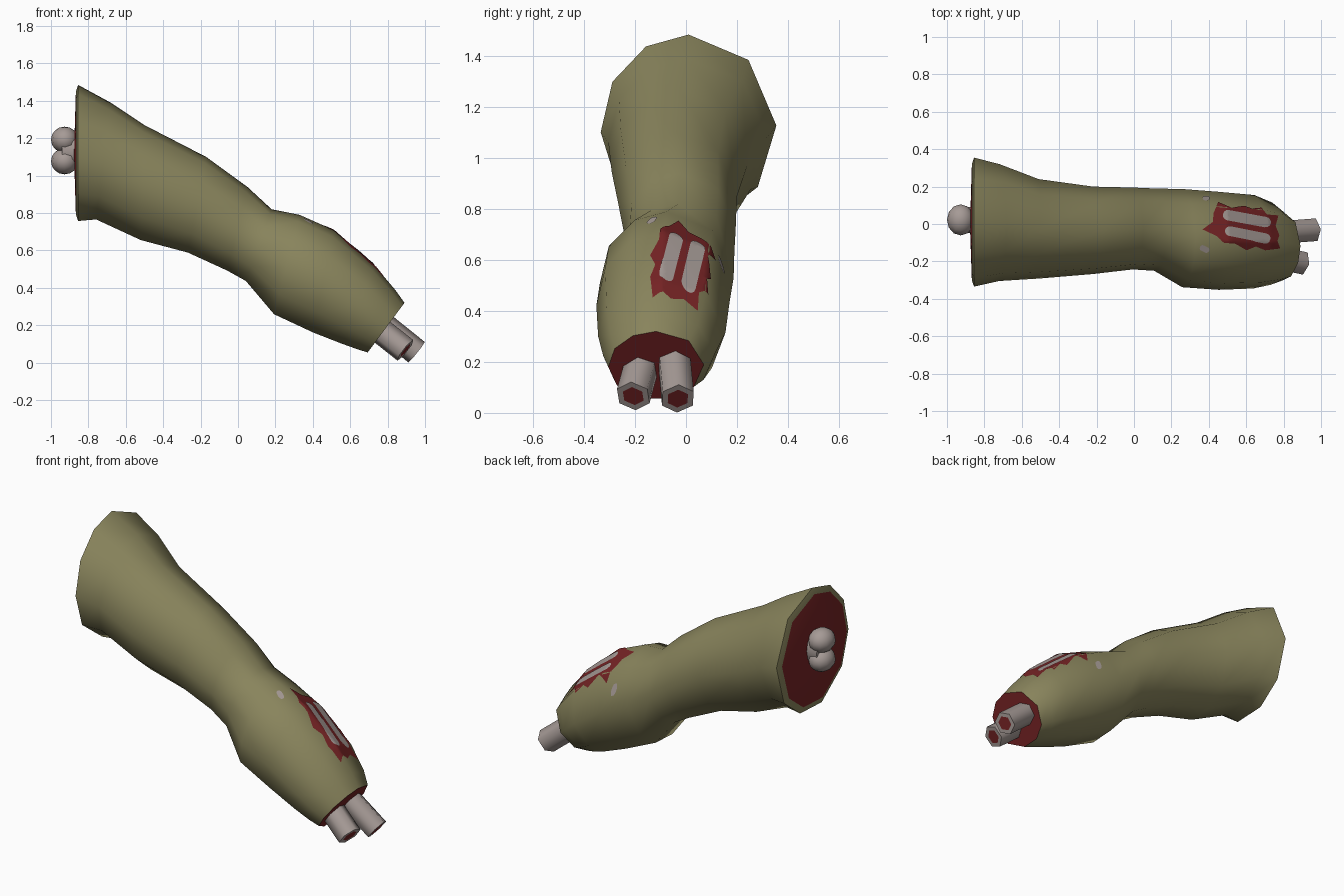
import bpy, bmesh, math
from mathutils import Vector, Matrix
from mathutils.bvhtree import BVHTree

if "Cube" in bpy.data.objects:
    bpy.data.objects.remove(bpy.data.objects["Cube"])


def material(name, rgb):
    m = bpy.data.materials.new(name)
    m.diffuse_color = (*rgb, 1)
    m.use_nodes = True
    m.node_tree.nodes["Principled BSDF"].inputs["Base Color"].default_value = m.diffuse_color
    return m


SKIN = material("olive skin", (0.25, 0.232, 0.108))
FLESH = material("dark red flesh", (0.18, 0.017, 0.018))
BONE = material("grey bone", (0.38, 0.325, 0.305))


def finish(name, bm, mats, angle=None):
    me = bpy.data.meshes.new(name)
    bm.to_mesh(me)
    ob = bpy.data.objects.new(name, me)
    bpy.context.collection.objects.link(ob)
    for m in mats:
        me.materials.append(m)
    if angle:
        bpy.ops.object.select_all(action='DESELECT')
        ob.select_set(True)
        bpy.context.view_layer.objects.active = ob
        bpy.ops.object.shade_smooth_by_angle(angle=math.radians(angle))
    return ob


# Arm: rings given by top (x, z), bottom (x, z), y range
rings = [
    (-0.855, 1.485, -0.855, 0.745, -0.335, 0.355),
    (-0.68, 1.39, -0.76, 0.755, -0.305, 0.32),
    (-0.50, 1.27, -0.52, 0.645, -0.292, 0.24),
    (-0.17, 1.10, -0.27, 0.58, -0.268, 0.20),
    (0.05, 0.94, -0.06, 0.485, -0.243, 0.195),
    (0.18, 0.82, 0.04, 0.43, -0.25, 0.19),
    (0.33, 0.79, 0.19, 0.25, -0.338, 0.187),
    (0.51, 0.71, 0.40, 0.152, -0.352, 0.172),
    (0.73, 0.52, 0.55, 0.095, -0.345, 0.155),
    (0.84, 0.39, 0.63, 0.068, -0.325, 0.115),
    (0.89, 0.32, 0.69, 0.05, -0.305, 0.07),
]
angles = [math.radians(a) for a in (0, 43, 88, 128, 160, 195, 235, 268, 300, 331)]
bm = bmesh.new()
loops = []
for tx, tz, bx, bz, y0, y1 in rings:
    top, bot = Vector((tx, 0, tz)), Vector((bx, 0, bz))
    mid, half = (top + bot) / 2, (top - bot) / 2
    loops.append([bm.verts.new(mid + half * math.cos(a)
                  + Vector((0, (y0 + y1) / 2 + (y1 - y0) / 2 * math.sin(a), 0)))
                  for a in angles])
n = len(angles)
for a, b in zip(loops, loops[1:]):
    for i in range(n):
        j = (i + 1) % n
        bm.faces.new((a[i], a[j], b[j], b[i]))
# Shoulder cut: skin rim around a slightly raised flesh disc
centre = sum((v.co for v in loops[0]), Vector()) / n
rim = [bm.verts.new(centre + (v.co - centre) * 0.9 + Vector((-0.012, 0, 0))) for v in loops[0]]
hub = bm.verts.new(centre + Vector((-0.022, 0, 0)))
for i in range(n):
    j = (i + 1) % n
    bm.faces.new((loops[0][i], loops[0][j], rim[j], rim[i]))
    bm.faces.new((rim[i], rim[j], hub)).material_index = 1
# Wrist cut
bm.faces.new(loops[-1]).material_index = 1
bmesh.ops.recalc_face_normals(bm, faces=bm.faces)
bm.normal_update()
tree = BVHTree.FromBMesh(bm)
finish("arm", bm, [SKIN, FLESH], 50)


# Thin plates that drape over the top of the arm
def drape(name, outline, mat, lift):
    bm = bmesh.new()
    bm.faces.new([bm.verts.new((x, y, 0)) for x, y in outline])
    bmesh.ops.triangulate(bm, faces=bm.faces[:])
    for k in range(40):
        for axis, start in (((1, 0, 0), 0.3), ((0, 1, 0), -0.25)):
            co = Vector(axis) * (start + k * 0.0133)
            bmesh.ops.bisect_plane(bm, geom=bm.verts[:] + bm.edges[:] + bm.faces[:],
                                   plane_co=co, plane_no=axis, dist=1e-5)
    for v in bm.verts:
        hit, normal, _, _ = tree.ray_cast(Vector((v.co.x, v.co.y, 3)), Vector((0, 0, -1)))
        if hit:
            v.co = hit + normal * lift
    bmesh.ops.recalc_face_normals(bm, faces=bm.faces)
    if sum(f.normal.z for f in bm.faces) < 0:
        bmesh.ops.reverse_faces(bm, faces=bm.faces)
    finish(name, bm, [mat], 40)


def capsule(p, q, r, steps=6):
    p, q = Vector(p), Vector(q)
    base = math.atan2(q.y - p.y, q.x - p.x)
    pts = []
    for c, off in ((q, -math.pi / 2), (p, math.pi / 2)):
        for k in range(steps + 1):
            a = base + off + math.pi * k / steps
            pts.append((c.x + r * math.cos(a), c.y + r * math.sin(a)))
    return pts


wound = [(0.365, -0.03), (0.42, 0.01), (0.425, 0.06), (0.45, 0.115), (0.52, 0.085),
         (0.59, 0.095), (0.63, 0.08), (0.68, 0.085), (0.71, 0.05), (0.77, 0.045),
         (0.755, -0.01), (0.775, -0.06), (0.765, -0.09), (0.78, -0.13), (0.70, -0.14),
         (0.65, -0.12), (0.60, -0.14), (0.54, -0.105), (0.48, -0.10), (0.44, -0.065)]
drape("wound", wound, FLESH, 0.003)
drape("wound_bone_back", capsule((0.50, 0.045), (0.70, 0.008), 0.028), BONE, 0.006)
drape("wound_bone_front", capsule((0.51, -0.04), (0.70, -0.078), 0.026), BONE, 0.006)
drape("bone_chip_back", capsule((0.378, 0.136), (0.392, 0.136), 0.012), BONE, 0.003)
drape("bone_chip_front", capsule((0.366, -0.128), (0.386, -0.138), 0.016), BONE, 0.003)


# Forearm bones: six-sided rods with a marrow disc at the tip
def rod(name, start, tip, radius):
    start, tip = Vector(start), Vector(tip)
    d = tip - start
    bm = bmesh.new()
    bmesh.ops.create_cone(bm, cap_ends=True, segments=6, radius1=radius, radius2=radius,
                          depth=d.length)
    bm.normal_update()
    end = [f for f in bm.faces if f.normal.z > 0.9]
    bmesh.ops.inset_region(bm, faces=end, thickness=radius * 0.36)
    end[0].material_index = 1
    rot = d.to_track_quat('Z', 'Y').to_matrix().to_4x4()
    bmesh.ops.transform(bm, verts=bm.verts, matrix=Matrix.Translation((start + tip) / 2) @ rot)
    finish(name, bm, [BONE, FLESH], 65)


rod("forearm_bone_front", (0.70, -0.165, 0.22), (0.895, -0.207, 0.066), 0.07)
rod("forearm_bone_back", (0.72, -0.05, 0.245), (0.955, -0.032, 0.056), 0.07)

# Upper arm bone: oval shaft ending in two rounded knobs
bm = bmesh.new()
bmesh.ops.create_cone(bm, cap_ends=True, segments=12, radius1=1, radius2=1, depth=1,
                      matrix=Matrix.Translation((-0.885, 0.022, 1.135))
                      @ Matrix.Diagonal((0.11, 0.07, 0.098, 1))
                      @ Matrix.Rotation(math.pi / 2, 4, 'Y'))
for z in (1.192, 1.077):
    bmesh.ops.create_uvsphere(bm, u_segments=12, v_segments=8, radius=1,
                              matrix=Matrix.Translation((-0.927, 0.022, z))
                              @ Matrix.Diagonal((0.073, 0.083, 0.07, 1)))
finish("upper_arm_bone", bm, [BONE], 60)
